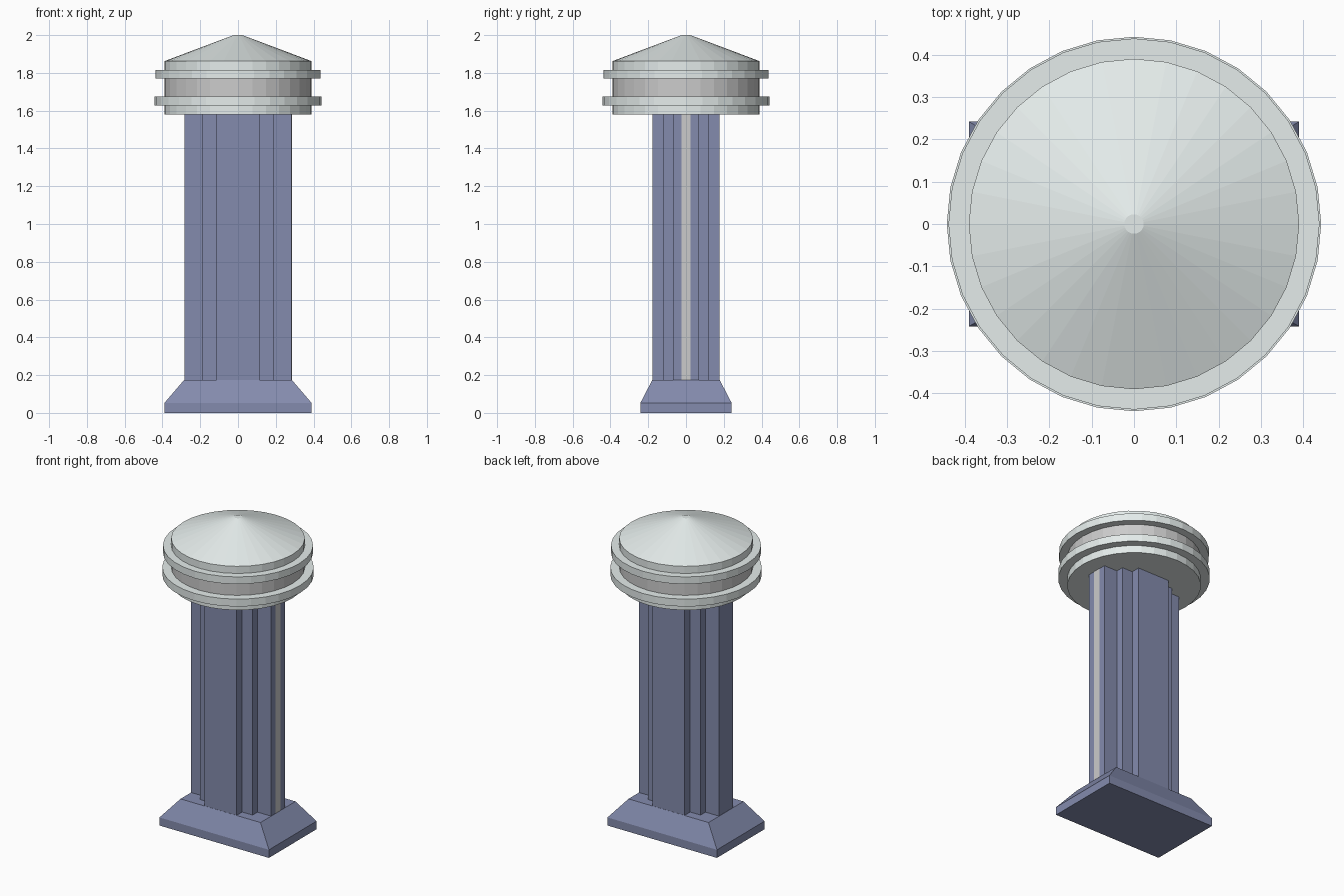
import bpy, bmesh
from math import cos, sin, tau

if "Cube" in bpy.data.objects:
    bpy.data.objects.remove(bpy.data.objects["Cube"])

SIDES = 32


def material(name, rgb):
    m = bpy.data.materials.new(name)
    m.diffuse_color = (*rgb, 1)
    m.use_nodes = True
    m.node_tree.nodes["Principled BSDF"].inputs["Base Color"].default_value = m.diffuse_color
    return m


BLUE = material("blue_paint", (0.23, 0.26, 0.42))
PALE = material("pale_metal", (0.78, 0.84, 0.83))


def finish(name, bm, mat=None):
    bmesh.ops.recalc_face_normals(bm, faces=bm.faces)
    me = bpy.data.meshes.new(name)
    bm.to_mesh(me)
    bm.free()
    ob = bpy.data.objects.new(name, me)
    bpy.context.collection.objects.link(ob)
    if mat:
        me.materials.append(mat)
    return ob


def stack(name, layers, mat=None):
    """Join outlines of equal point count, given as (points, z), with end caps."""
    bm = bmesh.new()
    rows = [[bm.verts.new((x, y, z)) for x, y in pts] for pts, z in layers]
    n = len(rows[0])
    for a, b in zip(rows, rows[1:]):
        for i in range(n):
            j = (i + 1) % n
            bm.faces.new((a[i], a[j], b[j], b[i]))
    bm.faces.new(rows[0][::-1])
    bm.faces.new(rows[-1])
    return finish(name, bm, mat)


def rect(x, y):
    return [(-x, -y), (x, -y), (x, y), (-x, y)]


def circle(r):
    return [(r * cos(tau * i / SIDES), r * sin(tau * i / SIDES)) for i in range(SIDES)]


def turned(name, profile, mat=None):
    return stack(name, [(circle(r), z) for r, z in profile], mat)


# Plinth with sloped shoulders
stack("plinth", [(rect(0.39, 0.242), 0), (rect(0.39, 0.242), 0.052),
                 (rect(0.285, 0.178), 0.175)], BLUE)

# Stepped cross-shaped shaft: one quarter outline mirrored around
q = [(0.284, 0.07), (0.188, 0.07), (0.188, 0.12), (0.114, 0.12), (0.114, 0.177)]
outline = (q + [(-x, y) for x, y in q[::-1]]
           + [(-x, -y) for x, y in q] + [(x, -y) for x, y in q[::-1]])
stack("shaft", [(outline, 0.174), (outline, 1.585)], BLUE)

# Pale strip down the right side
strip = [(0.278, -0.025), (0.2855, -0.025), (0.2855, 0.025), (0.278, 0.025)]
stack("side_strip", [(strip, 0.175), (strip, 1.58)])

# Round head: collar with ring, grey band, cap with ring and cone
turned("collar", [(0.39, 1.58), (0.39, 1.627), (0.442, 1.627),
                  (0.442, 1.675), (0.39, 1.675)], PALE)
turned("band", [(0.39, 1.675), (0.39, 1.77)])
turned("cap", [(0.39, 1.77), (0.438, 1.77), (0.438, 1.816), (0.39, 1.816),
               (0.39, 1.862), (0.023, 2.0)], PALE)
